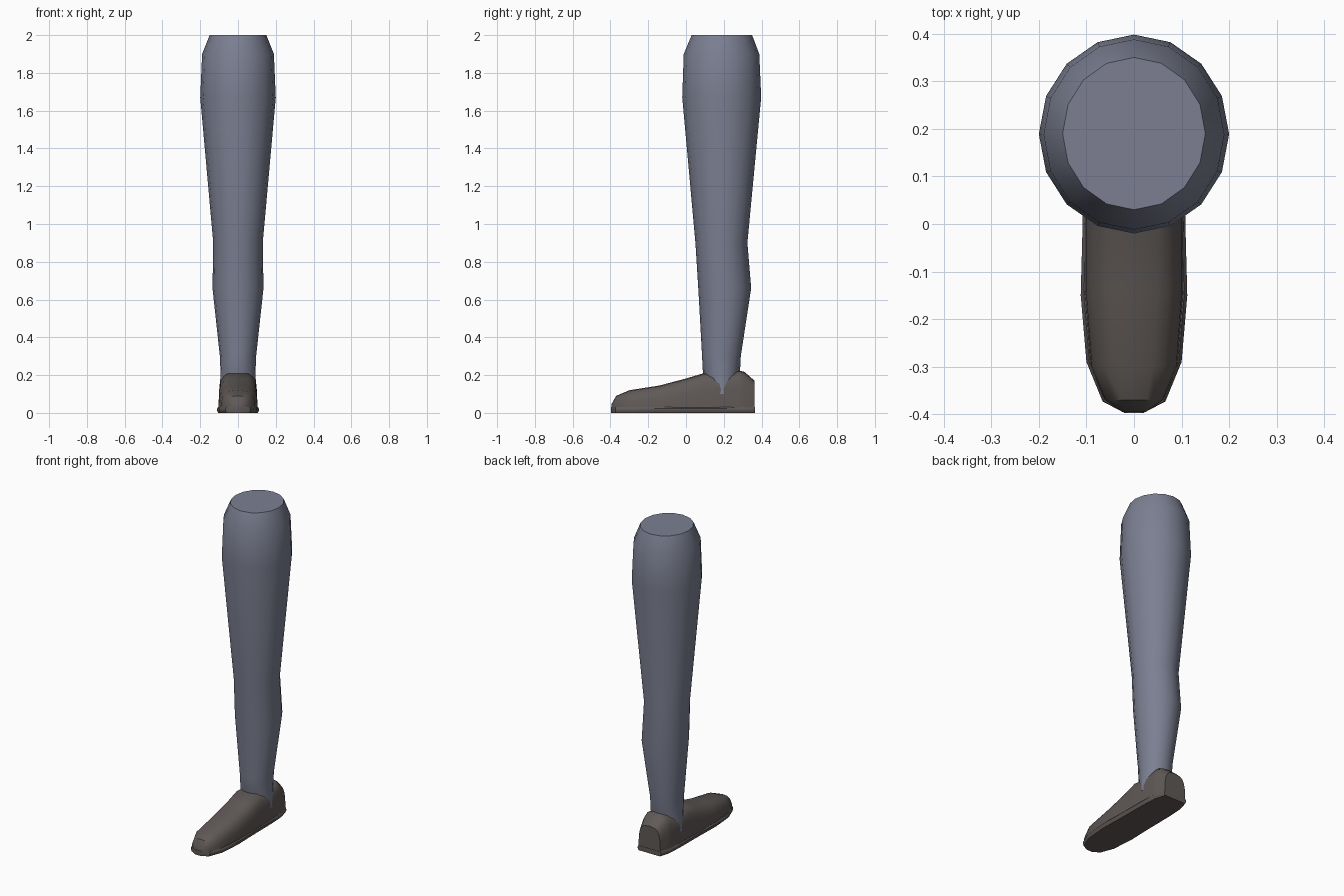
import bpy, bmesh, math

if "Cube" in bpy.data.objects:
    bpy.data.objects.remove(bpy.data.objects["Cube"], do_unlink=True)


def make_material(name, rgb):
    mat = bpy.data.materials.new(name)
    mat.use_nodes = True
    mat.diffuse_color = (*rgb, 1)
    mat.node_tree.nodes["Principled BSDF"].inputs["Base Color"].default_value = (*rgb, 1)
    return mat


def loft(name, rings, mat, angle=35):
    """Skin a list of equal-length closed rings and cap both ends."""
    bm = bmesh.new()
    loops = [[bm.verts.new(p) for p in ring] for ring in rings]
    n = len(loops[0])
    for a, b in zip(loops, loops[1:]):
        for i in range(n):
            j = (i + 1) % n
            bm.faces.new((a[i], a[j], b[j], b[i]))
    bm.faces.new(loops[0])
    bm.faces.new(loops[-1])
    bmesh.ops.recalc_face_normals(bm, faces=bm.faces)
    mesh = bpy.data.meshes.new(name)
    bm.to_mesh(mesh)
    bm.free()
    mesh.materials.append(mat)
    obj = bpy.data.objects.new(name, mesh)
    bpy.context.collection.objects.link(obj)
    bpy.ops.object.select_all(action="DESELECT")
    obj.select_set(True)
    bpy.context.view_layer.objects.active = obj
    bpy.ops.object.shade_smooth_by_angle(angle=math.radians(angle))
    return obj


cloth = make_material("grey blue cloth", (0.2, 0.213, 0.285))
leather = make_material("dark brown leather", (0.115, 0.1, 0.094))


# Leg: height, half width, front edge, back edge
def leg_ring(z, rx, front, back, sides=16):
    cy, ry = (front + back) / 2, (back - front) / 2
    turn = [math.tau * i / sides for i in range(sides)]
    return [(rx * math.sin(a), cy - ry * math.cos(a), z) for a in turn]


leg_profile = [
    (0.10, 0.102, 0.13, 0.25),
    (0.20, 0.092, 0.09, 0.285),
    (0.30, 0.096, 0.085, 0.29),
    (0.66, 0.135, 0.065, 0.345),
    (0.90, 0.131, 0.05, 0.325),
    (1.67, 0.20, -0.02, 0.398),
    (1.90, 0.19, -0.012, 0.388),
    (2.00, 0.15, 0.03, 0.35),
]
loft("leg", [leg_ring(*row) for row in leg_profile], cloth)


# Shoe upper: position along the foot, half width, top height, boxiness
def arch(y, w, top, power, base=0.015, steps=10):
    ring = []
    for i in range(steps + 1):
        a = math.pi * i / steps
        c, s = math.cos(a), max(math.sin(a), 0)
        x = math.copysign(abs(c) ** power, c) * w
        ring.append((x, y, base + (top - base) * s ** power))
    return ring


upper_profile = [
    (-0.395, 0.025, 0.045, 0.8),
    (-0.37, 0.062, 0.09, 0.75),
    (-0.30, 0.092, 0.12, 0.7),
    (-0.14, 0.104, 0.145, 0.65),
    (0.00, 0.104, 0.182, 0.6),
    (0.10, 0.102, 0.212, 0.5),
    (0.19, 0.10, 0.19, 0.4),
    (0.28, 0.096, 0.225, 0.5),
    (0.31, 0.092, 0.217, 0.55),
    (0.363, 0.076, 0.17, 0.6),
]
loft("shoe_upper", [arch(*row) for row in upper_profile], leather)

# Sole: one half of the outline, mirrored, then stacked with a narrower base
half_outline = [(0.02, -0.397), (0.066, -0.373), (0.1, -0.29), (0.112, -0.15),
                (0.108, 0.0), (0.106, 0.2), (0.1, 0.3), (0.08, 0.365)]
outline = half_outline + [(-x, y) for x, y in reversed(half_outline)]
sole_levels = [(0.0, 0.93), (0.012, 1.0), (0.022, 1.0), (0.03, 0.94)]
loft("sole", [[(x * k, y, z) for x, y in outline] for z, k in sole_levels], leather)
